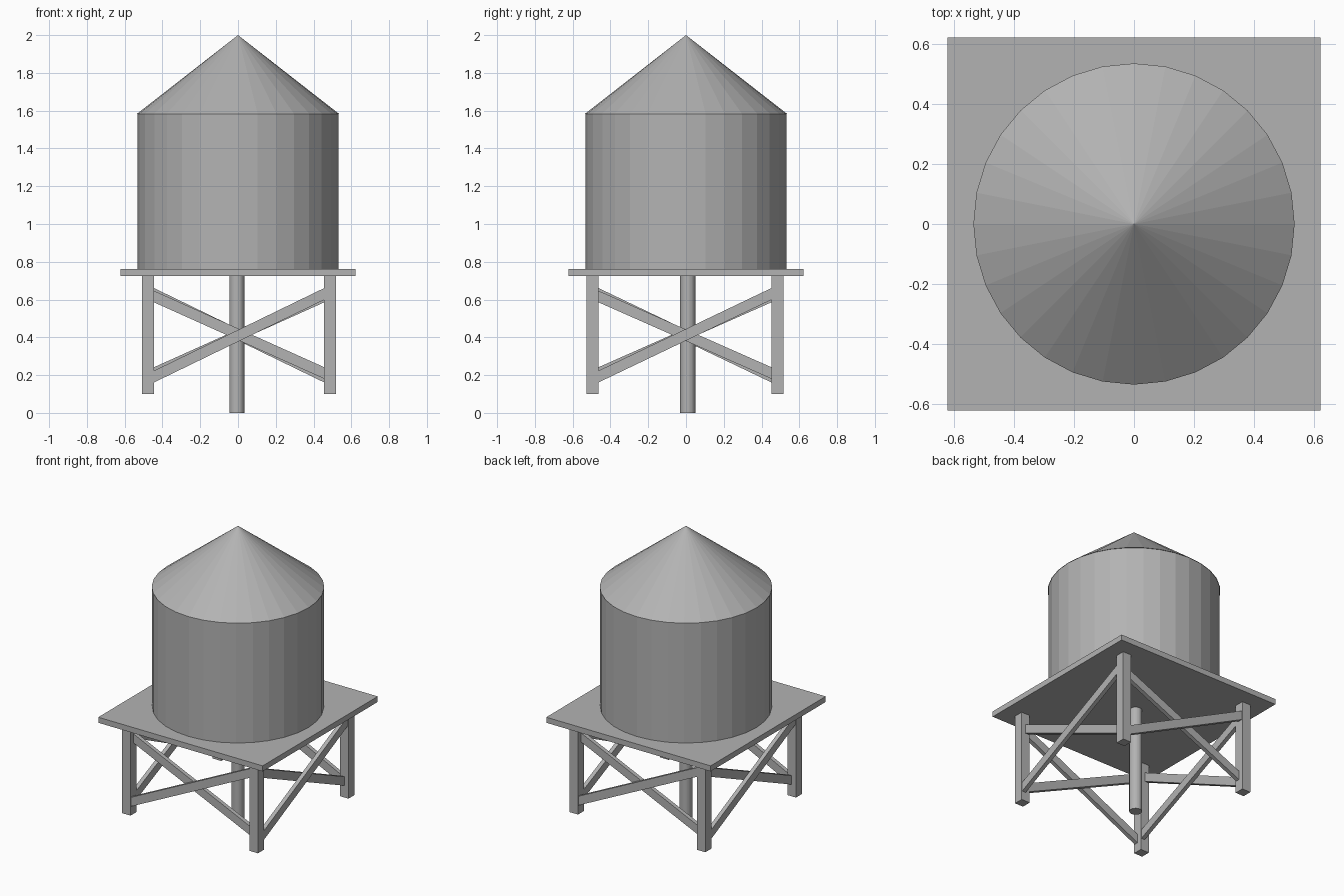
import bpy, math
from mathutils import Vector, Matrix

cube = bpy.data.objects.get("Cube")
if cube:
    bpy.data.objects.remove(cube, do_unlink=True)

# One plain grey for the whole tower
GREY = (0.45, 0.45, 0.45, 1)
grey = bpy.data.materials.new("plain grey")
grey.use_nodes = True
grey.diffuse_color = GREY
grey.node_tree.nodes["Principled BSDF"].inputs["Base Color"].default_value = GREY


def finish(name):
    obj = bpy.context.object
    obj.name = name
    obj.data.materials.append(grey)
    return obj


def box(name, centre, size):
    bpy.ops.mesh.primitive_cube_add(size=1, location=centre)
    obj = finish(name)
    obj.data.transform(Matrix.Diagonal((*size, 1)))
    return obj


def beam(name, start, end, depth, height):
    """Rectangular bar between two points, its height kept upright."""
    start, end = Vector(start), Vector(end)
    along = (end - start).normalized()
    side = Vector((0, 0, 1)).cross(along).normalized()
    up = along.cross(side)
    obj = box(name, (0, 0, 0), ((end - start).length, depth, height))
    turn = Matrix((along, side, up)).transposed().to_4x4()
    obj.matrix_world = Matrix.Translation((start + end) / 2) @ turn
    return obj


def cylinder(name, radius, bottom, top, x=0, y=0):
    bpy.ops.mesh.primitive_cylinder_add(
        vertices=32, radius=radius, depth=top - bottom,
        location=(x, y, (bottom + top) / 2))
    return finish(name)


# Tank with its conical roof
DECK_LOW, DECK_TOP, EAVES, PEAK = 0.724, 0.762, 1.583, 2.0
cylinder("tank", 0.532, DECK_TOP, EAVES)
bpy.ops.mesh.primitive_cone_add(
    vertices=32, radius1=0.535, radius2=0, depth=PEAK - EAVES,
    location=(0, 0, (EAVES + PEAK) / 2))
finish("roof")

# Platform and central pipe
box("platform", (0, 0, (DECK_LOW + DECK_TOP) / 2),
    (1.244, 1.244, DECK_TOP - DECK_LOW))
cylinder("central_pipe", 0.04, 0, DECK_LOW, -0.006, 0.009)

# Legs, in order around the tower
LEFT, RIGHT, FRONT, BACK = 0.488, -0.476, -0.495, 0.484
corners = [(RIGHT, FRONT), (LEFT, FRONT), (LEFT, BACK), (RIGHT, BACK)]
sides = ["front", "left", "back", "right"]
for side, (x, y) in zip(sides, corners):
    box(side + "_leg", (x, y, (0.1 + DECK_LOW) / 2), (0.064, 0.064, DECK_LOW - 0.1))

# Crossed braces between neighbouring legs
for i, side in enumerate(sides):
    a, b = Vector(corners[i]), Vector(corners[(i + 1) % 4])
    d = (b - a).normalized()
    outward = Vector((d.y, -d.x)) * 0.014
    outer_a, outer_b = a + outward, b + outward
    inner_a, inner_b = a - outward, b - outward
    beam(side + "_rising_brace", (*outer_a, 0.177), (*outer_b, 0.645), 0.028, 0.056)
    beam(side + "_falling_brace", (*inner_a, 0.63), (*inner_b, 0.197), 0.028, 0.056)
